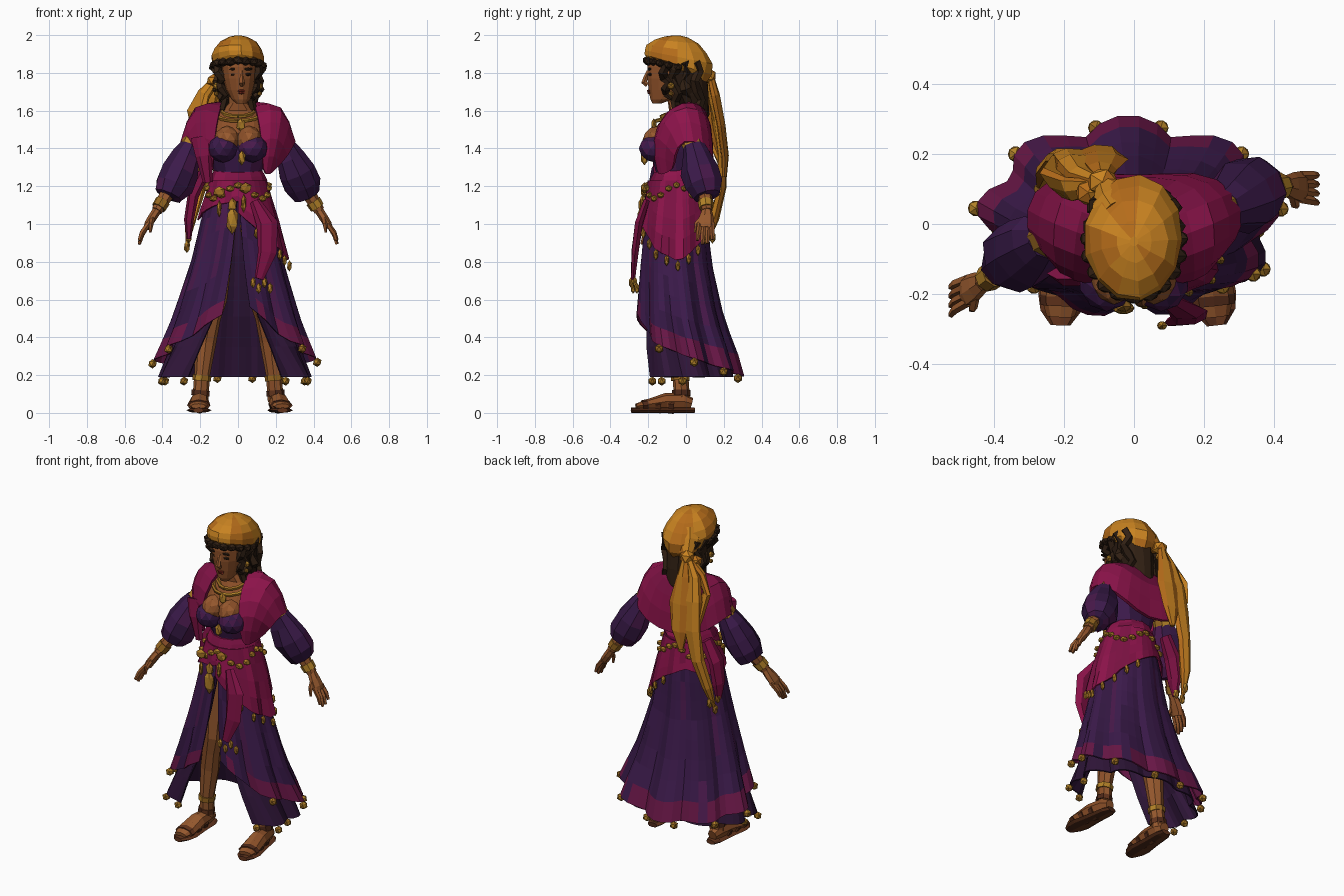
import bpy, bmesh, random
from math import sin, cos, pi, radians
from mathutils import Vector, Matrix

random.seed(4)


def mat(name, r, g, b):
    m = bpy.data.materials.new(name)
    m.diffuse_color = [(c / 255) ** 2.2 for c in (r, g, b)] + [1]
    return m


PURPLE = (mat("purple", 62, 32, 76), mat("purple_dark", 54, 29, 67), mat("plum", 74, 31, 76))
HEM = PURPLE + (mat("hem", 104, 29, 72),)
LINING = (mat("lining", 52, 28, 60), mat("lining_dark", 46, 26, 54))
MAGENTA = (mat("magenta", 140, 26, 76), mat("magenta_dark", 122, 24, 68))
SCARF = (mat("scarf", 200, 130, 38), mat("scarf_dark", 180, 108, 32))
GOLD = (mat("gold", 176, 128, 44), mat("gold_dark", 148, 102, 38))
SKIN = (mat("skin", 150, 90, 50), mat("skin_dark", 138, 80, 44))
HAIR = (mat("hair", 52, 37, 26), mat("hair_dark", 42, 30, 22))
LEATHER = (mat("leather", 98, 55, 34), mat("leather_dark", 78, 44, 30))
LIPS = (mat("lips", 120, 45, 32),)


def finish(name, bm, mats, thick=0, cols=0, hem=False):
    """Shade varies per column of faces, or per face for lumps."""
    bmesh.ops.recalc_face_normals(bm, faces=bm.faces)
    bm.faces.index_update()
    pick = lambda: random.choice((0, 0, 1, min(2, len(mats) - 1))) % len(mats)
    shade, last = {}, len(bm.faces) - cols
    for f in bm.faces:
        c = f.index % cols if cols else f.index
        if c not in shade or random.random() < .2:
            shade[c] = pick()
        f.material_index = shade[c]
        if hem and f.index >= last and random.random() < .8:
            f.material_index = 3
    me = bpy.data.meshes.new(name)
    bm.to_mesh(me)
    bm.free()
    for m in mats:
        me.materials.append(m)
    ob = bpy.data.objects.new(name, me)
    bpy.context.collection.objects.link(ob)
    if thick:
        s = ob.modifiers.new("thickness", 'SOLIDIFY')
        s.thickness, s.offset = thick, 0
    return ob


def grid(name, rows, mats, closed=True, thick=0, hem=False):
    bm = bmesh.new()
    vs = [[bm.verts.new(p) for p in r] for r in rows]
    n = len(vs[0])
    cols = n if closed else n - 1
    for a, b in zip(vs, vs[1:]):
        for i in range(cols):
            j = (i + 1) % n
            bm.faces.new((a[i], a[j], b[j], b[i]))
    if closed:
        bm.faces.new(vs[0])
        bm.faces.new(vs[-1])
    return finish(name, bm, mats, thick, cols, hem)


def loft(name, rings, mats, n=12, jit=0.0):
    """Rings are (cx, cy, z, rx, ry, tilt along y)."""
    rows = []
    for cx, cy, z, rx, ry, tilt in rings:
        row = []
        for i in range(n):
            a, k = 2 * pi * i / n, 1 + random.uniform(-jit, jit)
            y = ry * k * sin(a)
            row.append((cx + rx * k * cos(a), cy + y, z + tilt * y))
        rows.append(row)
    return grid(name, rows, mats)


def tube(name, pts, radii, mats, n=7, side=(1, 0, 0), jit=0.0):
    """Sweep an ellipse along points; a radius may be (along side, across)."""
    pts, rows = [Vector(p) for p in pts], []
    for i, p in enumerate(pts):
        d = (pts[min(i + 1, len(pts) - 1)] - pts[max(i - 1, 0)]).normalized()
        u = Vector(side)
        u = (u - d * u.dot(d)).normalized()
        v, r = d.cross(u), radii[i]
        r = r if isinstance(r, tuple) else (r, r)
        rows.append([p + (u * r[0] * cos(a) + v * r[1] * sin(a)) * (1 + random.uniform(-jit, jit))
                     for a in [2 * pi * k / n for k in range(n)]])
    return grid(name, rows, mats)


def blobs(name, items, mats, sub=1):
    """Faceted lumps: (location, scale)."""
    bm = bmesh.new()
    for loc, sc in items:
        sc = sc if isinstance(sc, tuple) else (sc, sc, sc)
        bmesh.ops.create_icosphere(bm, subdivisions=sub, radius=1,
                                   matrix=Matrix.Translation(loc) @ Matrix.Diagonal((*sc, 1)))
    return finish(name, bm, mats)


def table(x, tab):
    if x <= tab[0][0]:
        return tab[0][1]
    for (x0, y0), (x1, y1) in zip(tab, tab[1:]):
        if x <= x1:
            return y0 + (y1 - y0) * (x - x0) / (x1 - x0)
    return tab[-1][1]


# Skirt surface: a = degrees from the front, positive towards +x; wide pleats, sharp valleys
RX = [(.25, .41), (.5, .32), (.8, .235), (1.05, .185), (1.22, .135)]
RY = [(.25, .265), (.5, .22), (.8, .18), (1.05, .16), (1.22, .135)]
CY = [(.2, .015), (.5, -.035), (.8, -.055), (1.22, -.05)]


def cone(a, z, grow=1.0, fold=0.1, flare=0.0):
    t = radians(a)
    f = (grow + flare * max(0, .5 - z) * (1 + cos(t)) / 2) * (1 + fold * max(0, 1.15 - z) * (2 * abs(cos(4.5 * (t - pi))) - 1))
    return Vector((table(z, RX) * f * sin(t) - .02 * max(0, 1 - z), table(z, CY) - table(z, RY) * f * cos(t), z))


def drape(name, top, hem, slit, mats, grow=1.0, fold=0.1, flare=0.0, rows=6, n=46, band=False):
    out = []
    for k in range(rows + 1):
        t = k / rows
        s = slit * t
        out.append([cone(a, top + (table(a, hem) - top) * t, grow, fold, flare)
                    for a in [s + (360 - 2 * s) * i / (n - 1) for i in range(n)]])
    return grid(name, out, mats, closed=False, thick=.008, hem=band)


OUTER = [(0, .6), (13, .56), (50, .38), (90, .3), (130, .24), (180, .19), (230, .24), (270, .29), (310, .38), (347, .52)]
drape("outer_skirt", 1.22, OUTER, 13, HEM, fold=.11, rows=9, band=True)
drape("under_skirt", 1.15, [(0, .19)], 38, LINING, grow=.82, fold=.08, flare=.75)
SASH = [(0, 1.06), (30, .96), (60, .86), (95, .8), (125, .88), (160, 1.0), (200, 1.08), (270, 1.02), (320, 1.1), (360, 1.12)]
drape("hip_sash", 1.23, SASH, 0, MAGENTA, grow=1.1, fold=.25, rows=4, n=33)
loft("waist_sash", [(0, -.05, z, r, r - .01, .1) for z, r in ((1.19, .15), (1.23, .155), (1.26, .142), (1.285, .13))], MAGENTA, 12, .03)
tube("sash_tail", [(.09, -.21, 1.12), (.15, -.25, 1.0), (.15, -.27, .85), (.11, -.28, .71)],
     [(.03, .02), (.06, .025), (.05, .02), (.025, .012)], MAGENTA, 6, jit=.15)

# Bells and coins on hems
bells = [(cone(a, table(a, OUTER) - .02), .025) for a in (60, 98, 132, 167, 193, 228, 262, 300)]
bells += [(cone(a, .168, .82, .08, .75), .024) for a in (42, 60, 82, 278, 300, 318)]
blobs("hem_bells", bells, GOLD)
blobs("sash_coins", [(cone(a, table(a, SASH) - .025, 1.12), (.014, .014, .03)) for a in range(25, 165, 17)], GOLD)
blobs("tail_coins", [((.11 + .03 * k, -.28 + .01 * k, .66 + .03 * (k % 2)), (.016, .014, .03)) for k in range(-1, 3)], GOLD)

# Belt chain with drops
chain = [(cone(a, 1.17 + .035 * cos(radians(a * 4)), 1.13, 0), (.026, .02, .018)) for a in range(-180, 180, 15)]
chain += [((-.03, -.235, 1.1), (.025, .018, .04)), ((-.03, -.24, 1.02), (.035, .02, .075)),
          ((-.1, -.22, 1.17), (.035, .02, .03)), ((.04, -.22, 1.19), (.035, .02, .03)),
          ((.03, -.23, 1.11), (.015, .015, .05)), ((-.1, -.22, 1.08), (.014, .014, .045))]
blobs("belt_chain", chain, GOLD)

# Torso
loft("bodice", [(0, -.05, 1.2, .13, .11, 0), (0, -.05, 1.28, .128, .11, 0), (0, -.06, 1.38, .16, .13, 0),
                (0, -.05, 1.45, .17, .13, .2)], PURPLE)
loft("chest", [(0, -.05, 1.4, .15, .11, 0), (0, -.06, 1.48, .165, .125, 0), (0, -.03, 1.55, .17, .1, 0),
               (0, -.02, 1.6, .1, .07, 0), (0, -.04, 1.64, .052, .055, 0), (0, -.06, 1.72, .048, .05, 0)], SKIN)
blobs("bodice_cups", [((s * .078, -.16, 1.4), (.08, .09, .075)) for s in (-1, 1)], PURPLE, 2)
blobs("bust", [((s * .057, -.145, 1.445), (.07, .085, .075)) for s in (-1, 1)], SKIN, 2)
blobs("gems", [((.02, -.22, 1.35), (.022, .02, .04)), ((.015, -.17, 1.525), (.025, .015, .035))], GOLD)
for z, r, c in ((1.6, .085, -.045), (1.575, .11, -.05)):
    pts = [(r * sin(t), c - r * cos(t), z - .03 * cos(t)) for t in [2 * pi * k / 14 for k in range(15)]]
    tube("necklace", pts, [.011] * 15, GOLD, 5, side=(0, 0, 1))

# Shawl: inner, middle, outer points from the front end round to the back, mirrored
half = [((.13, -.15, 1.26), (.17, -.14, 1.26), (.19, -.06, 1.28)),
        ((.13, -.19, 1.44), (.22, -.18, 1.48), (.27, -.07, 1.36)),
        ((.1, -.12, 1.6), (.25, -.07, 1.67), (.315, -.02, 1.46)),
        ((.08, .02, 1.66), (.24, .08, 1.66), (.3, .1, 1.42)),
        ((.05, .075, 1.65), (.13, .145, 1.55), (.18, .16, 1.33)),
        ((0, .075, 1.64), (0, .145, 1.53), (0, .13, 1.28))]
rows = half + [[(-x, y, z) for x, y, z in r] for r in half[-2::-1]]
shawl = grid("shawl", rows, MAGENTA, closed=False)
sub = shawl.modifiers.new("drape", 'SUBSURF')
sub.levels = sub.render_levels = 1
shawl.modifiers.new("thickness", 'SOLIDIFY').thickness = .02
tube("shawl_front_end", [(-.19, -.14, 1.46), (-.18, -.16, 1.36), (-.16, -.15, 1.22)], [(.06, .02), (.045, .02), (.025, .02)], MAGENTA, 6)
tube("shawl_hanging_end", [(-.18, .06, 1.27), (-.24, .05, 1.15), (-.26, .05, 1.02), (-.26, .05, .92)],
     [(.03, .04), (.03, .06), (.025, .05), (.012, .02)], MAGENTA, 6, jit=.1)

# Arms, puffed sleeves, bands and hands
for s, ys in ((1, (0, .04, .09, .11, .105, .1)), (-1, (-.01, -.04, -.09, -.165, -.19, -.22))):
    P = [Vector((s * x, y, z)) for x, y, z in zip((.19, .25, .33, .43, .475, .515), ys, (1.53, 1.41, 1.23, 1.07, 1.0, .9))]
    tube("arm", P[:4], [.045, .05, .046, .03], SKIN)
    q = lambda t: P[1].lerp(P[2], t)
    tube("sleeve", [q(0), q(.3), q(.75), q(1.15), q(1.45), q(1.5)], [.056, .08, .1, .1, .075, .04], PURPLE, 9, jit=.1)
    tube("arm_band", [P[1].lerp(P[0], .25), P[1].lerp(P[0], -.05)], [.056, .058], GOLD, 8)
    tube("bracelet", [P[2].lerp(P[3], .68), P[2].lerp(P[3], .9)], [.041, .039], GOLD, 8)
    tube("palm", [P[3], P[3].lerp(P[4], .5), P[4], P[4].lerp(P[5], .2)],
         [(.028, .024), (.04, .024), (.046, .022), (.042, .018)], SKIN, 7, side=(0, 1, 0))
    for k in range(4):
        o = Vector((0, (k - 1.5) * .022, 0))
        tip = P[5] + o * 1.2 + Vector((s * .008, 0, .02 * abs(k - 1.4) - .015))
        tube("finger", [P[4] + o, (P[4] + o).lerp(tip, .55) + Vector((s * .008, 0, 0)), tip], [.014, .013, .009], SKIN, 5)
    tube("thumb", [P[3].lerp(P[4], .5) + Vector((0, -.02, 0)), P[4] + Vector((-s * .015, -.05, 0)),
                   P[4] + Vector((-s * .01, -.055, -.045))], [.015, .013, .007], SKIN, 5)

# Legs and sandals
for s, toe in ((-1, -.21), (1, .235)):
    x = s * .2
    tube("leg", [(s * .1, -.04, 1.0), (s * .12, -.06, .6), (s * .145, -.05, .5), (s * .17, -.03, .38), (s * .19, -.03, .2), (x, -.02, .06)],
         [.09, .062, .053, .056, .042, .042], SKIN, 8)
    f = lambda t, z: (x + (toe - x) * t, .035 - .315 * t, z)
    tube("foot", [f(.02, .05), f(.15, .06), f(.45, .06), f(.75, .045), f(.95, .035)],
         [(.03, .03), (.042, .045), (.052, .045), (.06, .028), (.04, .014)], SKIN, 8)
    tube("sandal_sole", [f(-.03, .014), f(.1, .014), f(.45, .014), f(.75, .014), f(.9, .014), f(1.03, .014)],
         [(.03, .014), (.048, .014), (.055, .014), (.066, .014), (.058, .014), (.028, .014)], LEATHER[::-1], 8)
    for t, w, h in ((.33, .052, .052), (.55, .058, .046), (.76, .062, .032)):
        tube("sandal_strap", [f(t, .052 - .015 * t), f(t + .09, .05 - .015 * t)], [(w, h), (w - .003, h - .003)], LEATHER, 8)
    tube("sandal_ankle", [(s * .197, -.025, .12), (s * .2, -.025, .09)], [.048, .048], LEATHER, 8)
    tube("anklet", [(s * .19, -.03, .2), (s * .193, -.03, .17)], [.05, .049], GOLD, 8)

# Head and face, turned a little to +x
loft("head", [(.018, -.155, 1.637, .025, .022, 0), (.015, -.13, 1.66, .05, .06, 0), (.01, -.105, 1.71, .073, .095, 0),
              (.008, -.1, 1.77, .087, .107, 0), (.005, -.095, 1.83, .092, .112, 0), (0, -.085, 1.89, .09, .11, 0)], SKIN, 14)
tube("nose", [(.018, -.2, 1.81), (.019, -.214, 1.775), (.02, -.222, 1.75), (.02, -.205, 1.735)], [.009, .012, .016, .012], SKIN, 5)
blobs("lips", [((.018, -.196, 1.705), (.024, .012, .008)), ((.018, -.193, 1.694), (.02, .012, .008))], LIPS)
blobs("eyes", [((.016 + s * .037, -.19, 1.792), (.02, .012, .009)) for s in (-1, 1)], HAIR)
blobs("brows", [((.016 + s * .038, -.194, 1.82), (.028, .012, .008)) for s in (-1, 1)], HAIR)
blobs("earrings", [((s * .115, -.08, z), r) for s in (-1, 1) for z, r in ((1.73, .02), (1.69, .014))], GOLD)

# Curly hair
loft("back_hair", [(0, .05, 1.5, .05, .04, 0), (0, .05, 1.58, .095, .07, 0), (0, .02, 1.68, .11, .095, 0), (0, -.005, 1.78, .118, .11, 0),
                   (0, -.03, 1.87, .12, .14, 0)], HAIR, 14, .1)
blobs("fringe", [((.125 * sin(t), -.055 - .15 * cos(t), 1.868 - .035 * (1 - cos(t)) + random.uniform(-.008, .008)), (.034, .026, .024))
                 for t in [radians(a) for a in range(-95, 100, 19)]], HAIR)
for s in (-1, 1):
    for y, end in ((-.12, 1.66), (-.07, 1.57), (-.01, 1.52), (.05, 1.5)):
        tube("curl", [(s * (.108 + .018 * cos(k * 2.2 + y * 30)) - s * .005 * k, y + .015 * sin(k * 2) + .004 * k, 1.86 + (end - 1.86) * k / 7)
                      for k in range(8)], [.026, .028, .024, .03, .024, .026, .02, .008], HAIR, 5)

# Headscarf gathered into a knot with long tails
loft("headscarf", [(0, -.045, 1.815, .115, .16, -.4), (.003, -.045, 1.845, .136, .18, -.3), (0, -.045, 1.885, .14, .182, -.2),
                   (0, -.045, 1.925, .126, .16, -.14), (0, -.045, 1.965, .095, .115, -.1), (0, -.05, 1.99, .05, .06, -.05), (0, -.05, 1.999, .012, .014, 0)],
     SCARF, 13, .045)
tube("scarf_gather", [(-.02, .02, 1.87), (-.05, .06, 1.83), (-.085, .11, 1.785)], [(.11, .09), (.085, .07), (.03, .03)], SCARF, 9, jit=.06)
blobs("scarf_knot", [((-.09, .12, 1.785), (.048, .042, .042)), ((-.13, .09, 1.76), (.04, .04, .035))], SCARF)
back = [(.02, .02), (.045, .025), (.065, .022), (.055, .02), (.015, .012)]
tube("scarf_tail_back", [(-.09, .13, 1.78), (-.09, .155, 1.68), (-.09, .185, 1.52), (-.1, .205, 1.36), (-.11, .205, 1.25)], back, SCARF, 7, jit=.15)
tube("scarf_tail_side", [(-.11, .11, 1.77), (-.18, .1, 1.69), (-.22, .11, 1.59), (-.2, .15, 1.45), (-.18, .18, 1.33)], back, SCARF, 7, (.6, -.6, 0), .15)
tube("scarf_tail_long", [(-.1, .12, 1.78), (-.15, .14, 1.68), (-.17, .17, 1.55), (-.18, .19, 1.38), (-.21, .19, 1.2), (-.25, .15, 1.03), (-.27, .11, .9)],
     [(.025, .02), (.045, .025), (.055, .03), (.055, .025), (.045, .025), (.035, .025), (.01, .01)], SCARF, 7, jit=.15)
blobs("scarf_tassels", [((-.26 - .01 * (k % 2), .06 + .04 * k, .93 - .05 * (k % 2)), (.018, .018, .034)) for k in range(3)], GOLD)
